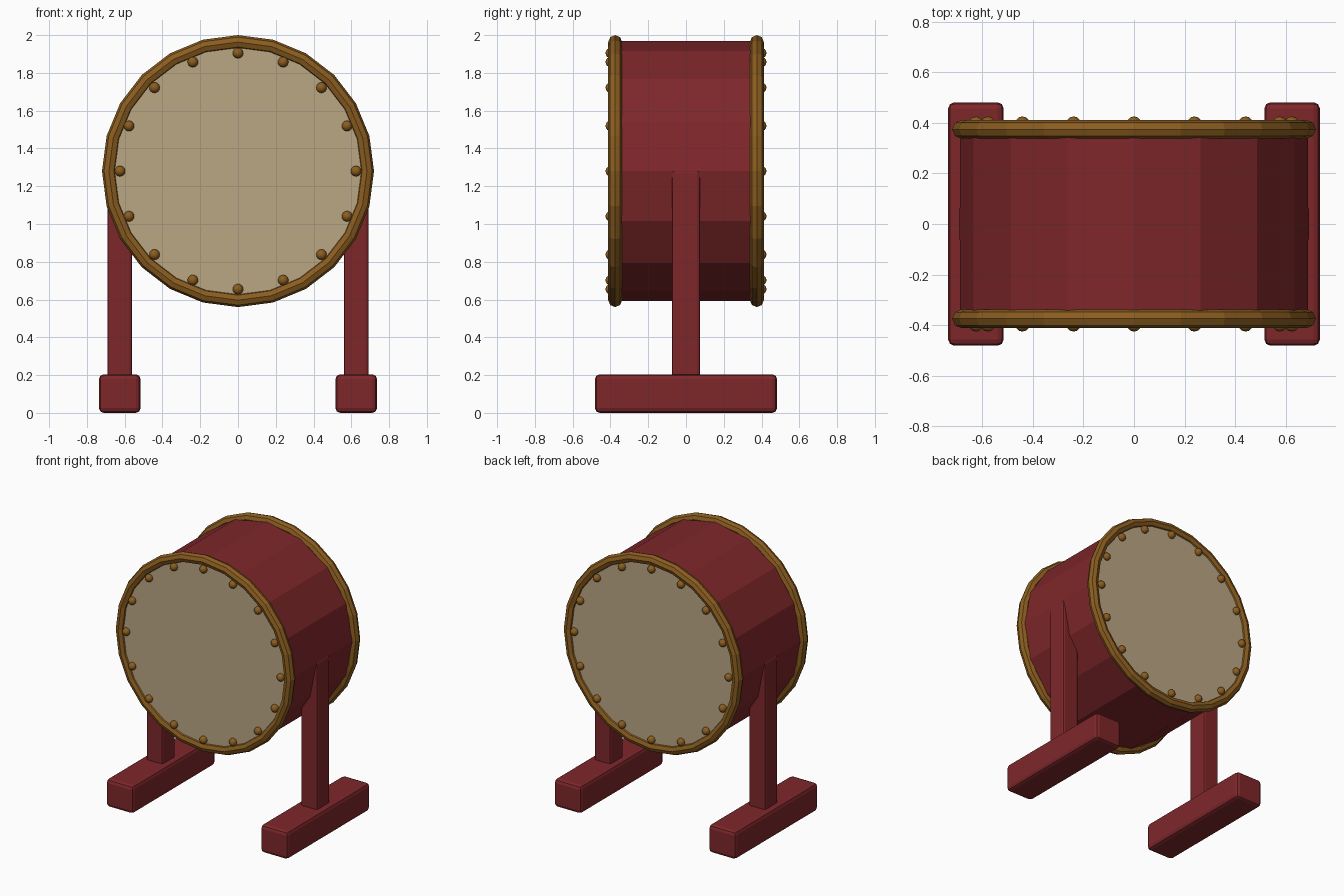
import bpy, math

if "Cube" in bpy.data.objects:
    bpy.data.objects.remove(bpy.data.objects["Cube"])

CZ = 1.28  # height of the drum axis


def material(name, rgb):
    m = bpy.data.materials.new(name)
    m.diffuse_color = (*rgb, 1)
    m.use_nodes = True
    m.node_tree.nodes["Principled BSDF"].inputs["Base Color"].default_value = m.diffuse_color
    return m


RED = material("dark red wood", (0.21, 0.02, 0.023))
BROWN = material("golden brown", (0.26, 0.11, 0.014))
TAN = material("tan skin", (0.50, 0.39, 0.23))


def finish(name, mat):
    ob = bpy.context.object
    ob.name = name
    ob.data.materials.append(mat)
    return ob


def cylinder(name, mat, radius, depth, y, sides):
    bpy.ops.mesh.primitive_cylinder_add(vertices=sides, radius=radius, depth=depth,
                                        location=(0, y, CZ), rotation=(math.pi / 2, 0, 0))
    return finish(name, mat)


def box(name, mat, centre, size, bevel):
    bpy.ops.mesh.primitive_cube_add(size=1, location=centre)
    ob = finish(name, mat)
    ob.scale = size
    bpy.ops.object.transform_apply(location=False, rotation=False, scale=True)
    mod = ob.modifiers.new("rounded edges", "BEVEL")
    mod.width = bevel
    mod.segments = 2
    return ob


# Drum shell
cylinder("drum_body", RED, 0.688, 0.75, 0, 16)

for side, s in (("front", -1), ("back", 1)):
    # Skin and faceted rim
    cylinder(side + "_drum_head", TAN, 0.665, 0.04, s * 0.372, 24)
    bpy.ops.mesh.primitive_torus_add(major_segments=24, minor_segments=8,
                                     major_radius=0.683, minor_radius=0.037,
                                     location=(0, s * 0.375, CZ),
                                     rotation=(math.pi / 2, 0, 0))
    finish(side + "_rim", BROWN)
    # Ring of studs
    for i in range(16):
        a = math.tau * i / 16
        bpy.ops.mesh.primitive_uv_sphere_add(
            segments=12, ring_count=8, radius=0.028,
            location=(0.625 * math.cos(a), s * 0.398, CZ + 0.625 * math.sin(a)))
        finish(f"{side}_stud_{i + 1}", BROWN)
        bpy.ops.object.shade_smooth()

# Stand: one post and one foot on each side
for side, s in (("left", -1), ("right", 1)):
    box(side + "_post", RED, (s * 0.626, 0, 0.735), (0.132, 0.15, 1.10), 0.016)
    box(side + "_foot", RED, (s * 0.626, 0, 0.102), (0.22, 0.964, 0.204), 0.025)
